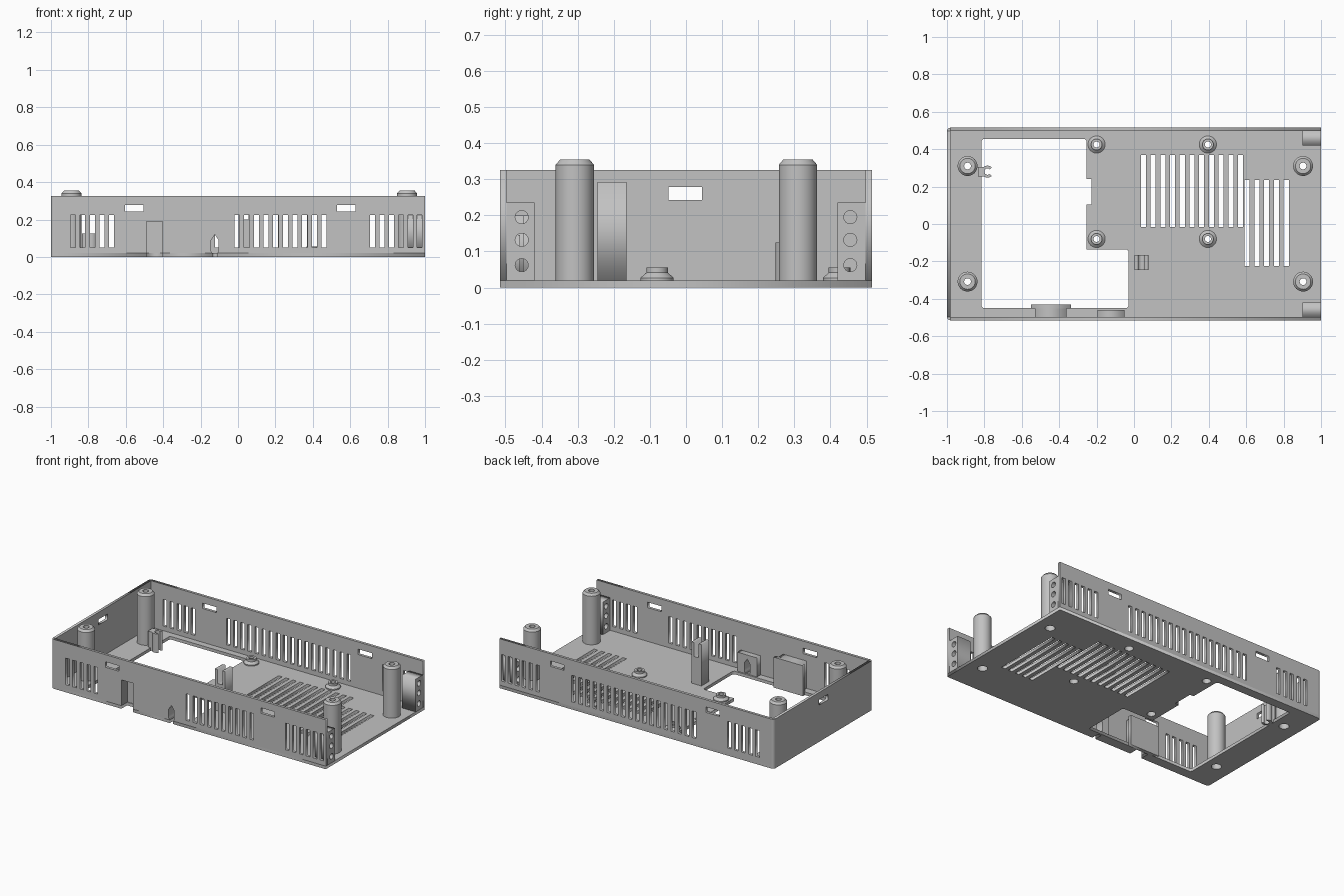
import bpy, bmesh, math
from mathutils import Matrix

if "Cube" in bpy.data.objects:
    bpy.data.objects.remove(bpy.data.objects["Cube"], do_unlink=True)

# One plain plastic colour for the whole enclosure
COLOUR = (0.54, 0.54, 0.54, 1)
grey = bpy.data.materials.new("grey plastic")
grey.use_nodes = True
grey.diffuse_color = COLOUR
grey.node_tree.nodes["Principled BSDF"].inputs["Base Color"].default_value = COLOUR


def finish(name, bm, smooth=False):
    bmesh.ops.recalc_face_normals(bm, faces=bm.faces)
    mesh = bpy.data.meshes.new(name)
    bm.to_mesh(mesh)
    bm.free()
    mesh.materials.append(grey)
    obj = bpy.data.objects.new(name, mesh)
    bpy.context.collection.objects.link(obj)
    if smooth:
        bpy.ops.object.select_all(action='DESELECT')
        obj.select_set(True)
        bpy.context.view_layer.objects.active = obj
        bpy.ops.object.shade_smooth_by_angle(angle=math.radians(30))
    return obj


def rect(us, vs):
    return [(us[0], vs[0]), (us[1], vs[0]), (us[1], vs[1]), (us[0], vs[1])]


def circle(u, v, radius, steps=32):
    return [(u + radius * math.cos(math.tau * i / steps),
             v + radius * math.sin(math.tau * i / steps)) for i in range(steps)]


def panel(name, axis, span, outline, holes=(), smooth=False):
    """A filled flat outline with holes, extruded over a span of one axis."""
    curve = bpy.data.curves.new(name, 'CURVE')
    curve.dimensions = '2D'
    curve.fill_mode = 'BOTH'
    curve.extrude = (span[1] - span[0]) / 2
    for loop in (outline, *holes):
        spline = curve.splines.new('POLY')
        spline.points.add(len(loop) - 1)
        for point, (u, v) in zip(spline.points, loop):
            point.co = (u, v, 0, 1)
        spline.use_cyclic_u = True
    temp = bpy.data.objects.new(name, curve)
    bpy.context.collection.objects.link(temp)
    graph = bpy.context.evaluated_depsgraph_get()
    filled = bpy.data.meshes.new_from_object(temp.evaluated_get(graph))
    bm = bmesh.new()
    bm.from_mesh(filled)
    bpy.data.objects.remove(temp, do_unlink=True)
    bpy.data.meshes.remove(filled)
    bpy.data.curves.remove(curve)
    bmesh.ops.remove_doubles(bm, verts=bm.verts, dist=0.00001)
    bmesh.ops.dissolve_limit(bm, angle_limit=0.001, verts=bm.verts, edges=bm.edges)
    middle = (span[0] + span[1]) / 2
    for vert in bm.verts:
        u, v, w = vert.co
        w += middle
        vert.co = {'x': (w, u, v), 'y': (u, w, v), 'z': (u, v, w)}[axis]
    return finish(name, bm, smooth)


def lathe(name, profile, x, y):
    bm = bmesh.new()
    verts = [bm.verts.new((r, 0, z)) for r, z in profile]
    edges = [bm.edges.new((verts[i - 1], verts[i])) for i in range(len(verts))]
    bmesh.ops.spin(bm, geom=verts + edges, axis=(0, 0, 1), cent=(0, 0, 0),
                   angle=math.tau, steps=40, use_merge=True)
    bmesh.ops.remove_doubles(bm, verts=bm.verts, dist=0.0001)
    bmesh.ops.translate(bm, verts=bm.verts, vec=(x, y, 0))
    return finish(name, bm, True)


def row(first, count, pitch, vs):
    """Evenly spaced narrow slots."""
    return [rect((first + i * pitch - 0.0135, first + i * pitch + 0.0135), vs)
            for i in range(count)]


W = 0.515      # half depth of the tray
INNER = 0.497  # inside of the long walls
LEFT = -0.982  # inside of the closed end
H = 0.325      # wall height
FLOOR = 0.02
POSTS = [(x, y) for x in (-0.89, 0.904) for y in (-0.308, 0.31)]
MOUNTS = [(x, y) for x in (-0.2, 0.395) for y in (-0.08, 0.425)]
CABLE = (-0.489, -0.403)

# Pointed keyhole, as an opening in the bottom edge of an outline
half = [(0.012, 0.0), (0.012, FLOOR), (0.02, 0.03), (0.02, 0.09)]
keyhole = ([(-0.124 - x, z) for x, z in half] + [(-0.124, 0.12)]
           + [(-0.124 + x, z) for x, z in reversed(half)])
wall_keyhole = keyhole[1:-1]

# Floor with stepped opening, vents, screw holes and two edge notches
r = W - INNER
corner = [(LEFT - r * math.sin(a), INNER + r * math.cos(a))
          for a in [math.pi / 2 * i / 6 for i in range(7)]]
notches = []
for xs, y in ((CABLE, -0.456), ((-0.136, -0.112), -0.465)):
    notches += [(xs[0], -W), (xs[0], y), (xs[1], y), (xs[1], -W)]
floor_outline = ([(x, -y) for x, y in reversed(corner)] + notches
                 + [(1, -W), (1, W)] + corner)
opening = [(-0.815, -0.44), (-0.805, -0.45), (-0.04, -0.45), (-0.03, -0.44),
           (-0.03, -0.145), (-0.04, -0.135), (-0.255, -0.135),
           (-0.255, 0.105), (-0.228, 0.105), (-0.228, 0.24), (-0.255, 0.24),
           (-0.255, 0.445), (-0.265, 0.455), (-0.805, 0.455), (-0.815, 0.445)]
floor_holes = [opening]
floor_holes += row(0.05, 11, 0.052, (-0.015, 0.37))
floor_holes += row(0.604, 5, 0.0525, (-0.225, 0.235))
floor_holes += [circle(x, y, 0.03) for x, y in POSTS]
floor_holes += [circle(x, y, 0.026) for x, y in MOUNTS]
panel("floor", 'z', (0, FLOOR), floor_outline, floor_holes)

# Long walls with vent slots and latch windows
slot_z = (0.05, 0.225)
shared = row(-0.882, 5, 0.0517, slot_z) + row(0.72, 6, 0.0503, slot_z)
shared += [rect((x - 0.05, x + 0.05), (0.242, 0.278)) for x in (-0.555, 0.578)]
cable_slot = [(CABLE[0], FLOOR), (CABLE[0], 0.19), (CABLE[1], 0.19), (CABLE[1], FLOOR)]
panel("front_wall", 'y', (-W, -INNER),
      [(LEFT, FLOOR)] + cable_slot + wall_keyhole + [(1, FLOOR), (1, H), (LEFT, H)],
      shared + row(-0.005, 10, 0.0517, slot_z))
panel("back_wall", 'y', (INNER, W), rect((LEFT, 1), (FLOOR, H)),
      shared + row(-0.419, 18, 0.0517, slot_z))

# Closed end wall with its window and rounded corners
panel("end_wall", 'x', (-1, LEFT), rect((-INNER, INNER), (FLOOR, H)),
      [rect((-0.048, 0.045), (0.242, 0.278))])
for side, name in ((-1, "front_corner"), (1, "back_corner")):
    quarter = [(x, side * y) for x, y in corner] + [(LEFT, side * INNER)]
    panel(name, 'z', (FLOOR, H), quarter, smooth=True)

# Drilled blocks at the open end
for side, name in ((-1, "front_end_block"), (1, "back_end_block")):
    panel(name, 'x', (0.9, 1), rect(sorted((side * 0.42, side * INNER)), (FLOOR, 0.235)),
          [circle(side * 0.455, z, 0.018) for z in (0.062, 0.132, 0.195)])

# Housings behind the cable slot and the keyhole
panel("cable_housing", 'y', (-INNER, -0.451),
      [(-0.53, FLOOR)] + cable_slot + [(-0.36, FLOOR), (-0.36, 0.2), (-0.53, 0.2)])
panel("cable_housing_back", 'y', (-0.451, -0.43), rect((-0.55, -0.337), (0, 0.2)))
panel("keyhole_housing", 'y', (-INNER, -0.46),
      [(-0.195, FLOOR)] + wall_keyhole + [(-0.052, FLOOR), (-0.052, 0.145), (-0.195, 0.145)])

# Tall lid posts and short board mounts, hollow from below
for i, (x, y) in enumerate(POSTS):
    lathe(f"lid_post_{i + 1}", [(0.03, 0.005), (0.053, 0.005), (0.053, 0.34), (0.041, 0.354),
          (0.018, 0.354), (0.018, 0.3), (0.03, 0.3)], x, y)
for i, (x, y) in enumerate(MOUNTS):
    lathe(f"board_mount_{i + 1}", [(0.026, 0.005), (0.046, 0.005), (0.046, 0.027),
          (0.03, 0.041), (0.03, 0.055), (0.016, 0.055), (0.016, 0.03), (0.026, 0.03)], x, y)

# Forked bracket beside the floor opening
panel("forked_bracket", 'y', (-0.245, -0.165),
      [(0.003, 0.01), (0.077, 0.01), (0.077, 0.292), (0.057, 0.292),
       (0.057, 0.2), (0.023, 0.2), (0.023, 0.292), (0.003, 0.292)])

# C-shaped cable clip with its foot
angles = [math.radians(45 + 270 * i / 20) for i in range(21)]
ring = [(-0.783 + radius * math.cos(a), 0.28 + radius * math.sin(a))
        for radius, sweep in ((0.032, angles), (0.017, angles[::-1])) for a in sweep]
panel("cable_clip", 'z', (0, 0.125), ring, smooth=True)
panel("cable_clip_foot", 'z', (0.002, 0.125), rect((-0.835, -0.802), (0.255, 0.305)))
